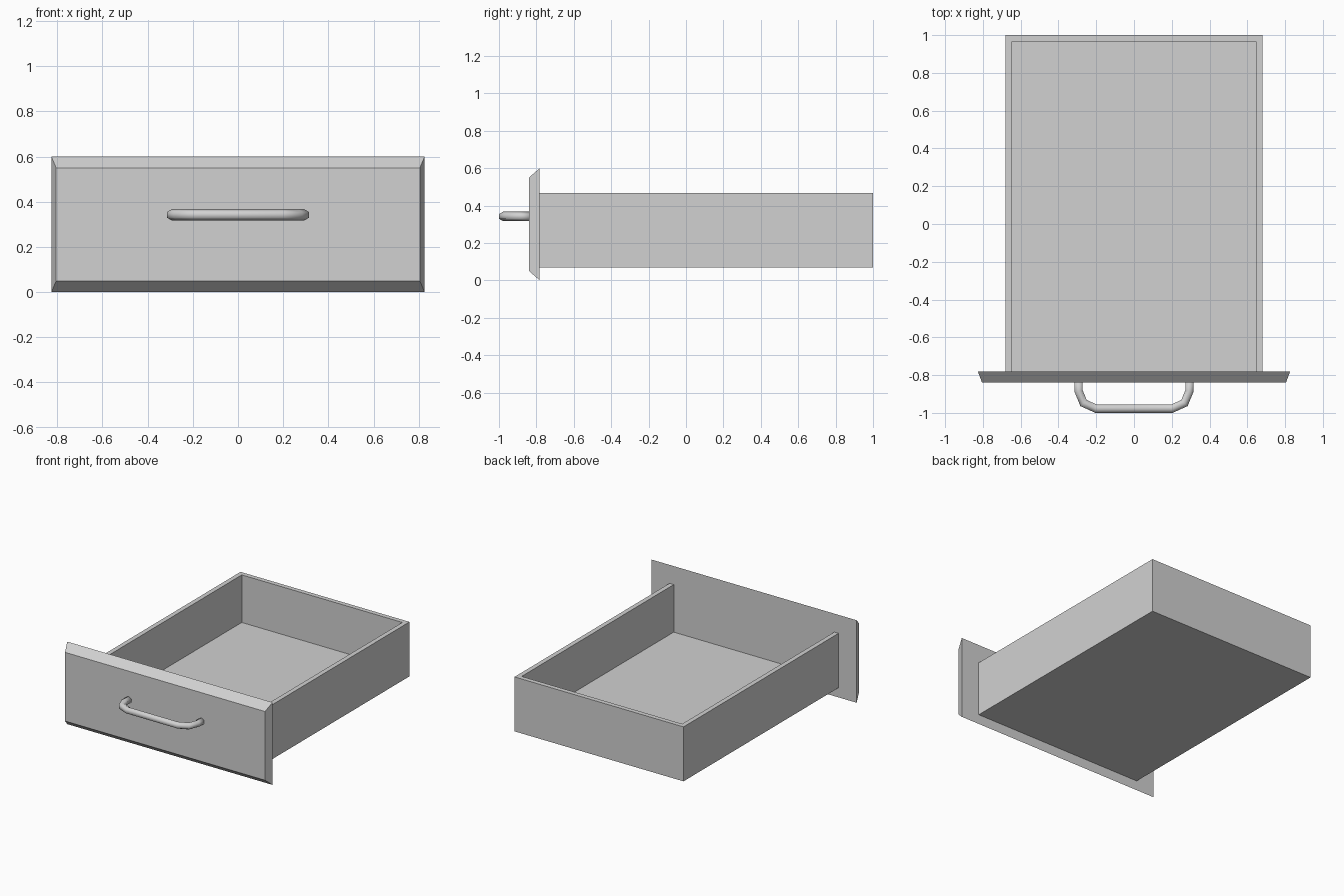
import bpy, bmesh, math
from mathutils import Vector, Matrix

default = bpy.data.objects.get("Cube")
if default:
    bpy.data.objects.remove(default, do_unlink=True)

# One plain grey material
GREY = (0.64, 0.64, 0.64, 1.0)
grey = bpy.data.materials.new("plain_grey")
grey.use_nodes = True
grey.diffuse_color = GREY
grey.node_tree.nodes["Principled BSDF"].inputs["Base Color"].default_value = GREY


def finish(name, bm, smooth=False):
    bmesh.ops.recalc_face_normals(bm, faces=bm.faces[:])
    mesh = bpy.data.meshes.new(name)
    bm.to_mesh(mesh)
    bm.free()
    mesh.materials.append(grey)
    for poly in mesh.polygons:
        poly.use_smooth = smooth
    obj = bpy.data.objects.new(name, mesh)
    bpy.context.collection.objects.link(obj)
    return obj


def cuboid(low, high):
    low, high = Vector(low), Vector(high)
    bm = bmesh.new()
    bmesh.ops.create_cube(bm, size=1, matrix=Matrix.Translation((low + high) / 2)
                          @ Matrix.Diagonal((*(high - low), 1)))
    bm.normal_update()
    return bm


# Tray: hollowed box whose front end is buried in the front panel
WALL, FLOOR_Z, RIM_Z = 0.048, 0.12, 0.466
bm = cuboid((-0.68, -0.835, 0.07), (0.68, 1.0, RIM_Z))
top = max(bm.faces, key=lambda f: f.calc_center_median().z)
bmesh.ops.inset_region(bm, faces=[top], thickness=WALL)
well = bmesh.ops.extrude_discrete_faces(bm, faces=[top])["faces"][0]
for v in well.verts:
    v.co.z = FLOOR_Z
finish("drawer_tray", bm)

# Front panel: slab tapering to a smaller front face
BACK_Y, FRONT_Y = -0.782, -0.839
bm = cuboid((-0.826, FRONT_Y, 0.0), (0.826, BACK_Y, 0.6))
for v in bm.verts:
    if v.co.y < (BACK_Y + FRONT_Y) / 2:
        v.co.x -= math.copysign(0.021, v.co.x)
        v.co.z += 0.05 if v.co.z < 0.3 else -0.05
finish("front_panel", bm)

# Handle: six-sided tube swept along a mirrored path
RADIUS, SIDES, HANDLE_Z = 0.025, 6, 0.342
half = [(0.293, -0.83), (0.293, -0.885), (0.267, -0.948), (0.2, -0.978)]
path = [Vector((x, y, HANDLE_Z)) for x, y in half]
path += [Vector((-x, y, HANDLE_Z)) for x, y in reversed(half)]
up = Vector((0, 0, 1))
bm = bmesh.new()
rings = []
for i, p in enumerate(path):
    before = (p - path[i - 1]).normalized() if i > 0 else None
    after = (path[i + 1] - p).normalized() if i < len(path) - 1 else before
    before = before or after
    tangent = (before + after).normalized()
    side = tangent.cross(up) / tangent.dot(after)
    ring = []
    for k in range(SIDES):
        a = math.tau * k / SIDES
        ring.append(bm.verts.new(p + RADIUS * (up * math.cos(a) + side * math.sin(a))))
    rings.append(ring)
for r0, r1 in zip(rings, rings[1:]):
    for k in range(SIDES):
        n = (k + 1) % SIDES
        bm.faces.new((r0[k], r0[n], r1[n], r1[k]))
bm.faces.new(rings[0])
bm.faces.new(rings[-1])
finish("pull_handle", bm, smooth=True)
